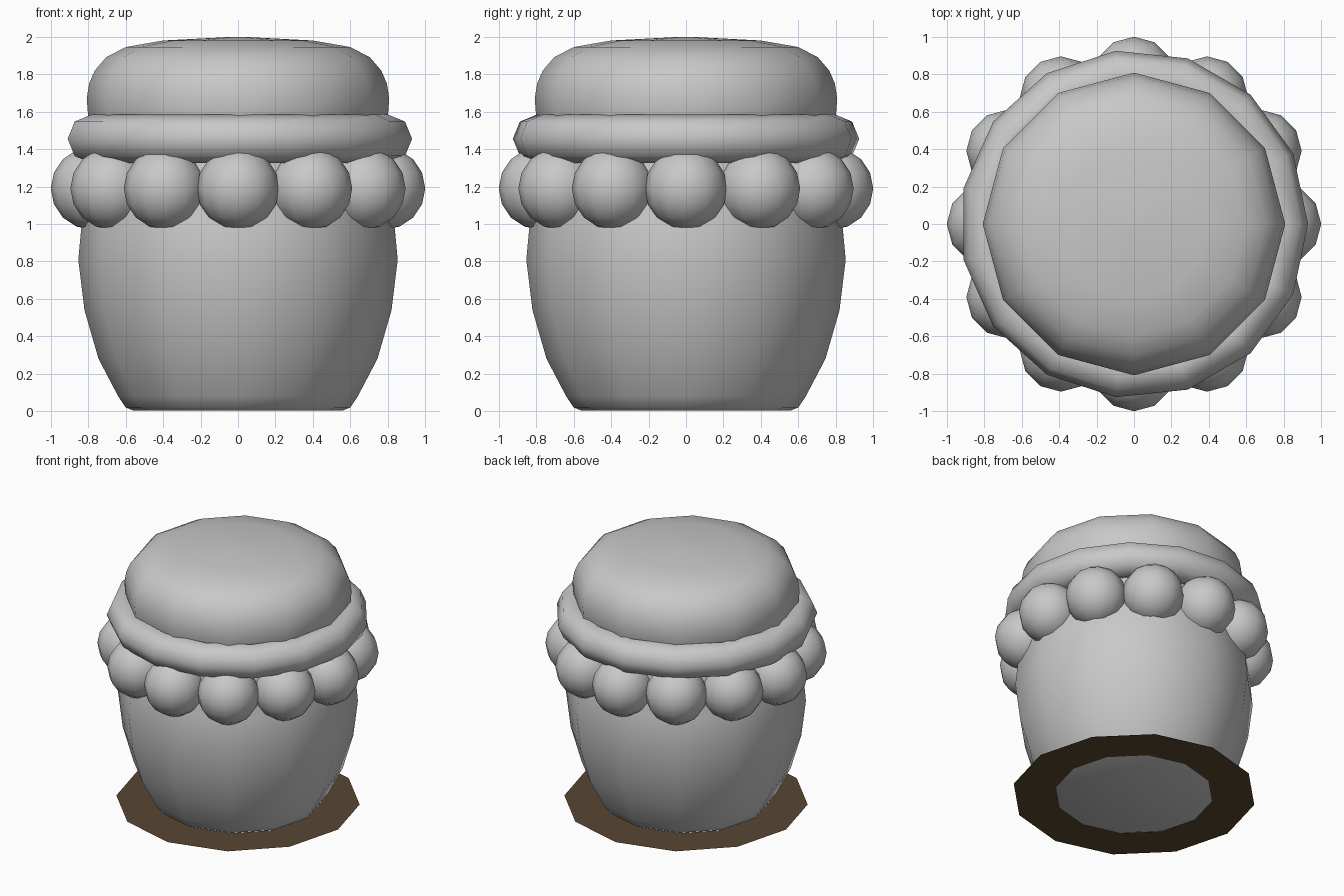
import bpy
import math

cube = bpy.data.objects.get("Cube")
if cube:
    bpy.data.objects.remove(cube)


def material(name, rgb):
    mat = bpy.data.materials.new(name)
    mat.use_nodes = True
    mat.diffuse_color = (*rgb, 1)
    mat.node_tree.nodes["Principled BSDF"].inputs["Base Color"].default_value = (*rgb, 1)
    return mat


def finish(obj, name, mat, smooth=True):
    obj.name = obj.data.name = name
    obj.data.materials.append(mat)
    if smooth:
        bpy.context.view_layer.objects.active = obj
        obj.select_set(True)
        bpy.ops.object.shade_smooth_by_angle(angle=math.radians(60))
        obj.select_set(False)
    return obj


def lathe(name, profile, mat, sides=12, caps=True, smooth=True):
    """Spin a bottom-to-top (radius, height) profile around z."""
    verts, faces = [], []
    for radius, z in profile:
        for i in range(sides):
            a = math.tau * i / sides
            verts.append((radius * math.cos(a), radius * math.sin(a), z))
    for k in range(len(profile) - 1):
        for i in range(sides):
            j = (i + 1) % sides
            low, high = k * sides, (k + 1) * sides
            faces.append((low + i, low + j, high + j, high + i))
    if caps:
        faces.append(tuple(reversed(range(sides))))
        faces.append(tuple(range(len(verts) - sides, len(verts))))
    mesh = bpy.data.meshes.new(name)
    mesh.from_pydata(verts, [], faces)
    obj = bpy.data.objects.new(name, mesh)
    bpy.context.collection.objects.link(obj)
    return finish(obj, name, mat, smooth)


grey = material("plain grey", (0.58, 0.58, 0.58))
brown = material("dark brown", (0.098, 0.063, 0.031))

# Rounded jar body
lathe("jar_body", [(0.56, 0.004), (0.60, 0.02), (0.64, 0.08), (0.745, 0.28),
                   (0.82, 0.54), (0.853, 0.81), (0.835, 1.0), (0.79, 1.2),
                   (0.75, 1.4)], grey)

# Domed cloth lid
lathe("lid", [(0.76, 1.45), (0.80, 1.57), (0.808, 1.67), (0.795, 1.75),
              (0.765, 1.82), (0.705, 1.89), (0.60, 1.945), (0.40, 1.98),
              (0.02, 2.0)], grey)

# Band tied around the lid
bpy.ops.mesh.primitive_torus_add(major_segments=15, minor_segments=8,
                                 major_radius=0.80, minor_radius=0.13,
                                 location=(0, 0, 1.455))
band = bpy.context.object
finish(band, "lid_band", grey)
band.select_set(False)

# Frill of round beads sharing one mesh
bpy.ops.mesh.primitive_uv_sphere_add(segments=12, ring_count=8, radius=0.22)
first = finish(bpy.context.object, "frill_bead", grey)
for i in range(12):
    bead = first if i == 0 else first.copy()
    if i:
        bpy.context.collection.objects.link(bead)
    a = math.tau * i / 12
    bead.name = f"frill_bead_{i + 1}"
    bead.location = (0.78 * math.cos(a), 0.78 * math.sin(a), 1.19)

# Flat ground ring around the foot
lathe("base_ring", [(0.865, 0), (0.56, 0)], brown, caps=False, smooth=False)
